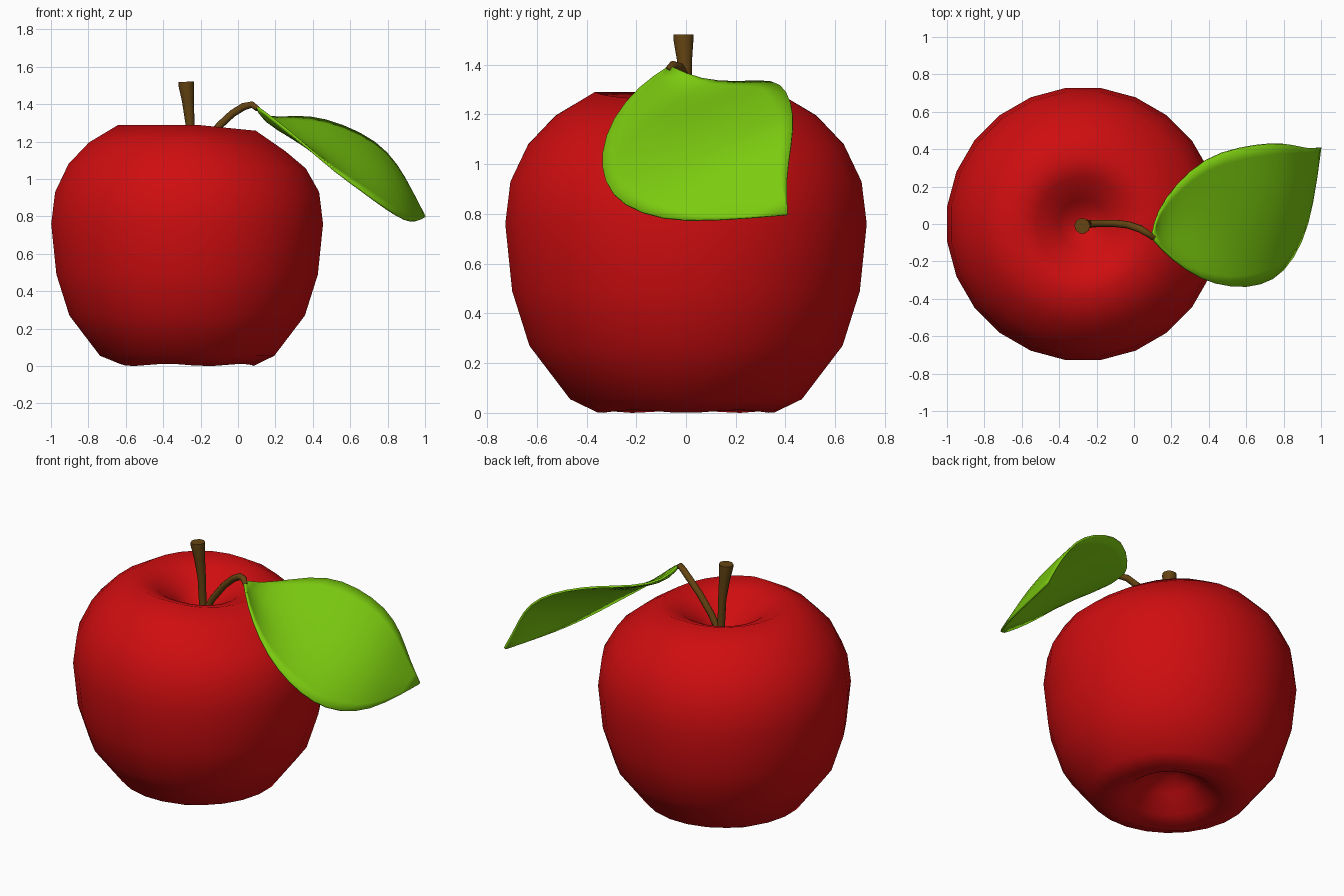
import bpy, bmesh, math
from mathutils import Vector

if "Cube" in bpy.data.objects:
    bpy.data.objects.remove(bpy.data.objects["Cube"])


def material(name, rgb):
    m = bpy.data.materials.new(name)
    m.diffuse_color = (*rgb, 1)
    m.use_nodes = True
    m.node_tree.nodes["Principled BSDF"].inputs["Base Color"].default_value = m.diffuse_color
    return m


RED = material("apple red", (0.62, 0.004, 0.005))
GREEN = material("leaf green", (0.2, 0.6, 0.005))
BROWN = material("stem brown", (0.13, 0.058, 0.006))


def finish(bm, name, mat):
    bmesh.ops.recalc_face_normals(bm, faces=bm.faces)
    me = bpy.data.meshes.new(name)
    bm.to_mesh(me)
    bm.free()
    me.materials.append(mat)
    for p in me.polygons:
        p.use_smooth = True
    ob = bpy.data.objects.new(name, me)
    bpy.context.collection.objects.link(ob)
    return ob


def bridge(bm, a, b):
    n = len(a)
    for i in range(n):
        j = (i + 1) % n
        bm.faces.new((a[i], a[j], b[j], b[i]))


# Apple: turned profile with a dimple at both ends, slightly lower on the right
CX, SEG = -0.272, 24
profile = [(0.06, 0.20), (0.15, 0.14), (0.25, 0.05), (0.36, 0.0), (0.47, 0.055),
           (0.635, 0.27), (0.705, 0.49), (0.733, 0.76), (0.712, 0.93),
           (0.64, 1.08), (0.53, 1.195), (0.37, 1.29), (0.25, 1.24),
           (0.13, 1.15), (0.05, 1.07)]
bm = bmesh.new()
rings = []
for r, z in profile:
    ring = []
    for i in range(SEG):
        a = 2 * math.pi * (i + 0.5) / SEG
        dx, dy = r * math.cos(a), r * math.sin(a)
        zz = z
        if z > 1.0:
            zz -= 0.035 * max(0, dx - 0.05) / 0.35 * min(1, (z - 1.0) / 0.2)
        if z < 0.03:
            zz += 0.012 * (0.5 - 0.5 * math.cos(5 * a))
        ring.append(bm.verts.new((CX + dx, dy, zz)))
    rings.append(ring)
for a, b in zip(rings, rings[1:]):
    bridge(bm, a, b)
bm.faces.new(rings[0])
bm.faces.new(rings[-1])
finish(bm, "apple_body", RED)


# Stems: round tubes along a path of (x, y, z, radius)
def tube(name, path, sides=10):
    bm = bmesh.new()
    pts = [Vector(p[:3]) for p in path]
    rings = []
    for k, p in enumerate(pts):
        t = (pts[min(k + 1, len(pts) - 1)] - pts[max(k - 1, 0)]).normalized()
        u = Vector((0, 1, 0)).cross(t).normalized()
        v = t.cross(u)
        rings.append([bm.verts.new(p + path[k][3] * (u * math.cos(w) + v * math.sin(w)))
                      for w in (2 * math.pi * i / sides for i in range(sides))])
    for a, b in zip(rings, rings[1:]):
        bridge(bm, a, b)
    bm.faces.new(rings[0])
    bm.faces.new(rings[-1])
    ob = finish(bm, name, BROWN)
    bpy.context.view_layer.objects.active = ob
    ob.select_set(True)
    bpy.ops.object.shade_smooth_by_angle(angle=math.radians(50))
    ob.select_set(False)


tube("main_stem", [(-0.245, 0, 1.04, 0.022), (-0.25, 0, 1.15, 0.022),
                   (-0.256, 0, 1.29, 0.024), (-0.268, -0.006, 1.42, 0.032),
                   (-0.276, -0.01, 1.50, 0.042), (-0.277, -0.01, 1.52, 0.042)])
tube("leaf_stem", [(-0.25, 0, 1.05, 0.02), (-0.18, 0.003, 1.18, 0.02),
                   (-0.10, 0.003, 1.285, 0.02), (-0.03, -0.005, 1.35, 0.02),
                   (0.03, -0.025, 1.387, 0.02), (0.075, -0.052, 1.398, 0.018),
                   (0.105, -0.075, 1.375, 0.014)])

# Leaf: sheet lofted between its front and back edges, folded near the base
front = [(0.095, -0.075, 1.39), (0.2, -0.19, 1.315), (0.36, -0.3, 1.18),
         (0.52, -0.343, 1.04), (0.68, -0.33, 0.925), (0.8, -0.26, 0.835),
         (0.9, -0.1, 0.775), (0.955, 0.1, 0.77), (0.995, 0.40, 0.795)]
back = [(0.1, -0.055, 1.39), (0.12, 0.06, 1.335), (0.22, 0.21, 1.325),
        (0.38, 0.355, 1.34), (0.56, 0.41, 1.29), (0.74, 0.435, 1.2),
        (0.85, 0.425, 1.08), (0.93, 0.40, 0.93), (0.997, 0.41, 0.80)]
bulge = [0, -0.025, -0.03, -0.01, 0.015, 0.03, 0.03, 0.015, 0]
ACROSS = 6
bm = bmesh.new()
rows = []
for f, b, h in zip(front, back, bulge):
    rows.append([bm.verts.new(Vector(f).lerp(Vector(b), t)
                              + Vector((0.5, -0.2, 0.9)) * h * math.sin(math.pi * t))
                 for t in (i / ACROSS for i in range(ACROSS + 1))])
for a, b in zip(rows, rows[1:]):
    for i in range(ACROSS):
        bm.faces.new((a[i], b[i], b[i + 1], a[i + 1]))
leaf = finish(bm, "leaf", GREEN)
sub = leaf.modifiers.new("smooth", "SUBSURF")
sub.levels = sub.render_levels = 1
thick = leaf.modifiers.new("thickness", "SOLIDIFY")
thick.thickness = 0.012
thick.offset = 0
